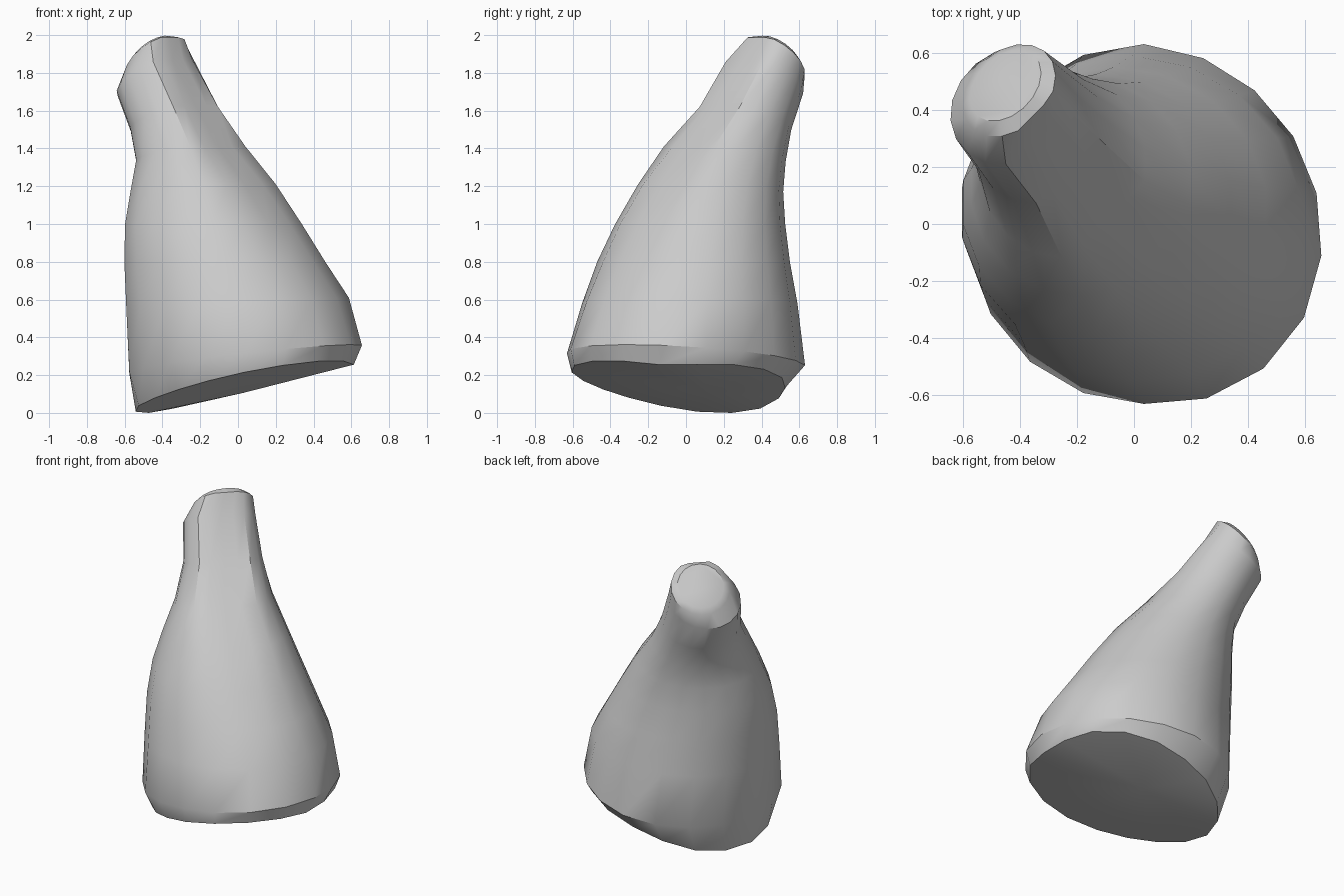
import bpy, bmesh, math
from mathutils import Vector, Matrix

if "Cube" in bpy.data.objects:
    bpy.data.objects.remove(bpy.data.objects["Cube"])

SIDES = 18
ANGLES = [math.tau * (i + 0.5) / SIDES for i in range(SIDES)]

grey = bpy.data.materials.new("plain_grey")
grey.diffuse_color = (0.6, 0.6, 0.6, 1)
grey.use_nodes = True
grey.node_tree.nodes["Principled BSDF"].inputs["Base Color"].default_value = grey.diffuse_color


def leaning_ring(center, rx, ry, tilt, flat=1.0):
    """Ellipse tipped toward the back left; flat trims its front right side."""
    turn = Matrix.Rotation(math.radians(-tilt), 3, Vector((1, 1, 0)))
    limit = flat * (rx + ry) / 2
    pts = []
    for a in ANGLES:
        x, y = rx * math.cos(a), ry * math.sin(a)
        over = max(0, (x - y) / math.sqrt(2) - limit) / math.sqrt(2)
        pts.append(Vector(center) + turn @ Vector((x - over, y + over, 0)))
    return pts


def sloped_ring(cx, cy, rx, ry, z, slope_x, slope_y, skew):
    """Ellipse in plan on a sloping plane, stretched to the front right by skew."""
    pts = []
    for a in ANGLES:
        c, s = math.cos(a), math.sin(a)
        k = 1.0
        if c > 0:
            k -= skew * 2 * c * s * (1.0 if s < 0 else 0.6)
        x, y = cx + rx * k * c, cy + ry * k * s
        pts.append(Vector((x, y, z + slope_x * x + slope_y * y)))
    return pts


def base_height(x, y):
    """Underside: two planes meeting along a shallow ridge."""
    return max(0.118 + 0.19 * x - 0.15 * y, 0.088 + 0.27 * x + 0.07 * y)


def base_ring():
    """Underside outline, fuller on the right, cut at the front left."""
    pts = []
    for a in ANGLES:
        c, s = math.cos(a), math.sin(a)
        k = 1.0
        if c * s > 0:
            k += (0.05 if c > 0 else -0.08) * 2 * c * s
        elif c > 0:
            k -= 0.06 * 2 * c * s
        x, y = 0.03 + 0.58 * k * c, -0.04 + 0.565 * k * s
        pts.append(Vector((x, y, max(0, base_height(x, y)))))
    return pts


# Rings from the sloping base up to the bent, blunt tip
rings = [
    base_ring(),
    sloped_ring(0.035, 0.0, 0.62, 0.63, 0.28, 0.11, -0.05, 0.05),
    sloped_ring(-0.005, 0.02, 0.595, 0.57, 0.58, 0.05, 0.0, 0.03),
    leaning_ring((-0.07, 0.04, 0.80), 0.54, 0.51, 0),
    leaning_ring((-0.13, 0.075, 1.0), 0.475, 0.45, 0, 0.95),
    leaning_ring((-0.185, 0.13, 1.19), 0.39, 0.385, 4, 0.88),
    leaning_ring((-0.25, 0.205, 1.37), 0.295, 0.325, 10, 0.79),
    leaning_ring((-0.335, 0.315, 1.56), 0.245, 0.25, 20, 0.77),
    leaning_ring((-0.432, 0.415, 1.775), 0.228, 0.222, 32, 0.74),
    leaning_ring((-0.437, 0.468, 1.875), 0.185, 0.185, 43, 0.9),
    leaning_ring((-0.45, 0.485, 1.893), 0.145, 0.145, 46),
]

# Solid body: walls between the rings, ridged base and flat tip
bm = bmesh.new()
loops = [[bm.verts.new(p) for p in ring] for ring in rings]
hub = bm.verts.new((0.03, 0.115, base_height(0.03, 0.115)))
for low, high in zip(loops, loops[1:]):
    for i in range(SIDES):
        j = (i + 1) % SIDES
        bm.faces.new((low[i], low[j], high[j], high[i]))
for i in range(SIDES):
    bm.faces.new((loops[0][(i + 1) % SIDES], loops[0][i], hub))
bm.faces.new(loops[-1])
bmesh.ops.recalc_face_normals(bm, faces=bm.faces[:])

mesh = bpy.data.meshes.new("leaning_body")
bm.to_mesh(mesh)
bm.free()
mesh.materials.append(grey)
body = bpy.data.objects.new("leaning_body", mesh)
bpy.context.collection.objects.link(body)
bpy.context.view_layer.objects.active = body
body.select_set(True)
bpy.ops.object.shade_smooth_by_angle(angle=math.radians(35))
